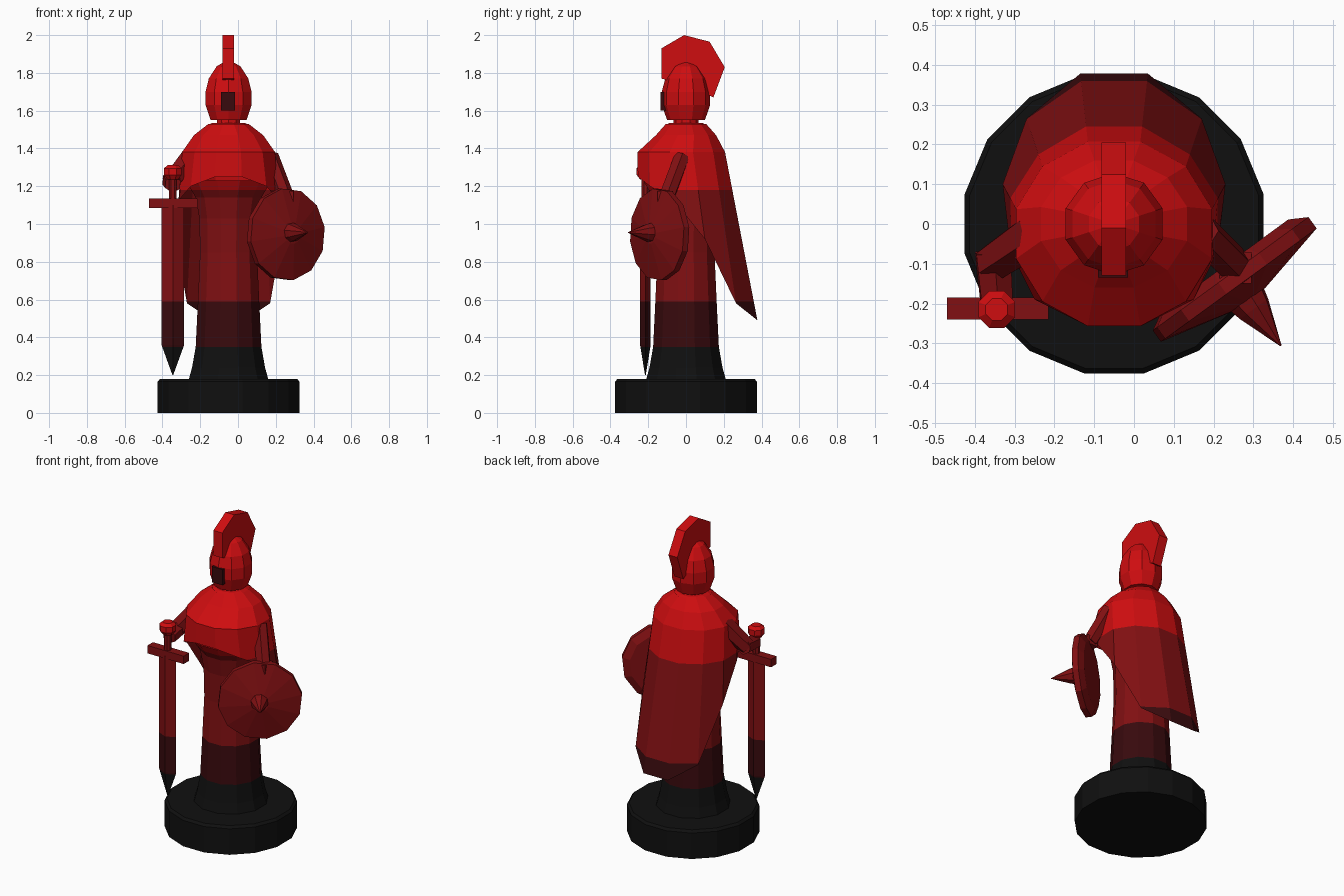
import bpy, bmesh
from math import sin, cos, pi, radians
from mathutils import Vector, Matrix

old = bpy.data.objects.get("Cube")
if old:
    bpy.data.objects.remove(old)


def material(name, rgb):
    m = bpy.data.materials.new(name)
    m.use_nodes = True
    m.diffuse_color = (*rgb, 1)
    m.node_tree.nodes["Principled BSDF"].inputs["Base Color"].default_value = (*rgb, 1)
    return m


MATS = [material("black", (0.005, 0.005, 0.005)),
        material("dark maroon", (0.04, 0.003, 0.004)),
        material("deep red", (0.22, 0.005, 0.006)),
        material("bright red", (0.62, 0.004, 0.005))]
BLACK, MAROON, DEEP, BRIGHT = range(4)
BANDS = (0.35, 0.59, 1.18)
AXIS = Vector((-0.05, 0, 0))


def finish(bm, name, color=None):
    """Turn a bmesh into an object; without a color, cut and paint height bands."""
    bmesh.ops.remove_doubles(bm, verts=bm.verts, dist=0.0001)
    bmesh.ops.recalc_face_normals(bm, faces=bm.faces)
    if color is None:
        for z in BANDS:
            geom = bm.verts[:] + bm.edges[:] + bm.faces[:]
            bmesh.ops.bisect_plane(bm, geom=geom, plane_co=(0, 0, z), plane_no=(0, 0, 1))
    for f in bm.faces:
        z = f.calc_center_median().z
        f.material_index = sum(z > b for b in BANDS) if color is None else color
    mesh = bpy.data.meshes.new(name)
    bm.to_mesh(mesh)
    bm.free()
    for m in MATS:
        mesh.materials.append(m)
    ob = bpy.data.objects.new(name, mesh)
    bpy.context.collection.objects.link(ob)
    return ob


def loft(name, rings, color=None, caps=True):
    """Skin a list of equal-length closed rings of points."""
    bm = bmesh.new()
    rows = [[bm.verts.new(p) for p in ring] for ring in rings]
    n = len(rows[0])
    for a, b in zip(rows, rows[1:]):
        for i in range(n):
            j = (i + 1) % n
            bm.faces.new((a[i], a[j], b[j], b[i]))
    if caps:
        bm.faces.new(rows[0])
        bm.faces.new(rows[-1])
    return finish(bm, name, color)


def lathe(name, profile, sides, color=None, origin=AXIS, axis=(0, 0, 1)):
    """Revolve (radius, height) pairs about an axis through origin."""
    rot = Vector((0, 0, 1)).rotation_difference(Vector(axis)).to_matrix()
    angles = [2 * pi * (i + 0.5) / sides for i in range(sides)]
    return loft(name, [[origin + rot @ Vector((r * cos(a), r * sin(a), h)) for a in angles]
                       for r, h in profile], color)


def box(name, lo, hi, color):
    bm = bmesh.new()
    lo, hi = Vector(lo), Vector(hi)
    mat = Matrix.Translation((lo + hi) / 2) @ Matrix.Diagonal((*(hi - lo), 1))
    bmesh.ops.create_cube(bm, size=1, matrix=mat)
    return finish(bm, name, color)


def limb(name, a, b, r1, r2, color):
    a, b = Vector(a), Vector(b)
    return lathe(name, [(r1, 0), (r2, (b - a).length)], 6, color, a, b - a)


# Pedestal and robe
lathe("pedestal", [(0.383, 0), (0.383, 0.165), (0.37, 0.18)], 16, BLACK)
lathe("robe", [(0.22, 0.17), (0.2, 0.24), (0.18, 0.35), (0.168, 0.59), (0.156, 0.85),
               (0.16, 1.03), (0.18, 1.14), (0.235, 1.23)], 12)

# Cape: half outline from back to front as (x, y, hem height), mirrored
hem = [(0.085, 0.378, 0.49), (0.22, 0.265, 0.58), (0.28, 0.1, 0.92),
       (0.26, -0.07, 1.13), (0.2, -0.19, 1.2), (0.07, -0.255, 1.25)]
full_hem = hem + [(-x, y, z) for x, y, z in reversed(hem)]


def cape_ring(rx, ry, yc, z):
    half = [radians(15 + 30 * i) for i in range(6)]
    pts = [(rx * sin(a), yc + ry * cos(a)) for a in half]
    pts += [(-x, y) for x, y in reversed(pts)]
    return [AXIS + Vector((x, y, z)) for x, y in pts]


loft("cape", [[AXIS + Vector(p) for p in full_hem],
              cape_ring(0.255, 0.24, -0.025, 1.38),
              cape_ring(0.19, 0.165, 0, 1.47),
              cape_ring(0.11, 0.11, 0, 1.53)], caps=False)
lathe("shoulder_cap", [(0.11, 1.525), (0.09, 1.535)], 12, BRIGHT)

# Neck, helmet, visor and crest
lathe("neck", [(0.065, 1.51), (0.065, 1.56)], 10, BRIGHT)
lathe("helmet", [(0.1, 1.55), (0.128, 1.63), (0.128, 1.7), (0.11, 1.77),
                 (0.066, 1.835), (0.02, 1.86)], 10, BRIGHT)
box("visor", (-0.09, -0.135, 1.6), (-0.015, -0.09, 1.7), MAROON)
crest = [(-0.13, 1.77), (-0.13, 1.93), (-0.01, 2.0), (0.125, 1.965),
         (0.205, 1.83), (0.145, 1.67), (0.05, 1.72)]
loft("crest", [[(x, y, z) for y, z in crest] for x in (-0.082, -0.02)], BRIGHT)

# Sword held point down
SX, SY = -0.345, -0.215


def blade_ring(w, t, z):
    return [(SX + w, SY, z), (SX, SY + t, z), (SX - w, SY, z), (SX, SY - t, z)]


loft("sword_blade", [blade_ring(0.002, 0.002, 0.2), blade_ring(0.06, 0.028, 0.36),
                     blade_ring(0.06, 0.028, 1.1)])
box("sword_guard", (-0.47, -0.24, 1.085), (-0.215, -0.185, 1.135), DEEP)
grip = Vector((SX, SY, 0))
lathe("sword_grip", [(0.022, 1.12), (0.022, 1.26)], 8, DEEP, grip)
lathe("sword_pommel", [(0.03, 1.235), (0.05, 1.26), (0.05, 1.295), (0.03, 1.312)],
      8, BRIGHT, grip)

# Right arm and hand
limb("right_upper_arm", (-0.24, -0.02, 1.37), (-0.36, -0.1, 1.22), 0.06, 0.05, DEEP)
limb("right_forearm", (-0.355, -0.07, 1.23), (-0.345, -0.2, 1.21), 0.05, 0.045, DEEP)

# Left arm, with the hand over the shield rim
limb("left_arm", (0.17, -0.02, 1.36), (0.25, -0.1, 1.15), 0.045, 0.045, DEEP)
box("left_hand", (0.215, -0.15, 1.12), (0.295, -0.07, 1.175), DEEP)

# Round shield with central spike
shield_dir = Vector((0.59, -0.81, 0))
lathe("shield", [(0.2, 0), (0.245, 0.025), (0.245, 0.06), (0.05, 0.105)],
      12, DEEP, Vector((0.228, -0.105, 0.945)), shield_dir)
lathe("shield_spike", [(0.055, 0.09), (0.045, 0.13), (0.002, 0.245)],
      8, DEEP, Vector((0.225, -0.108, 0.955)), shield_dir)
